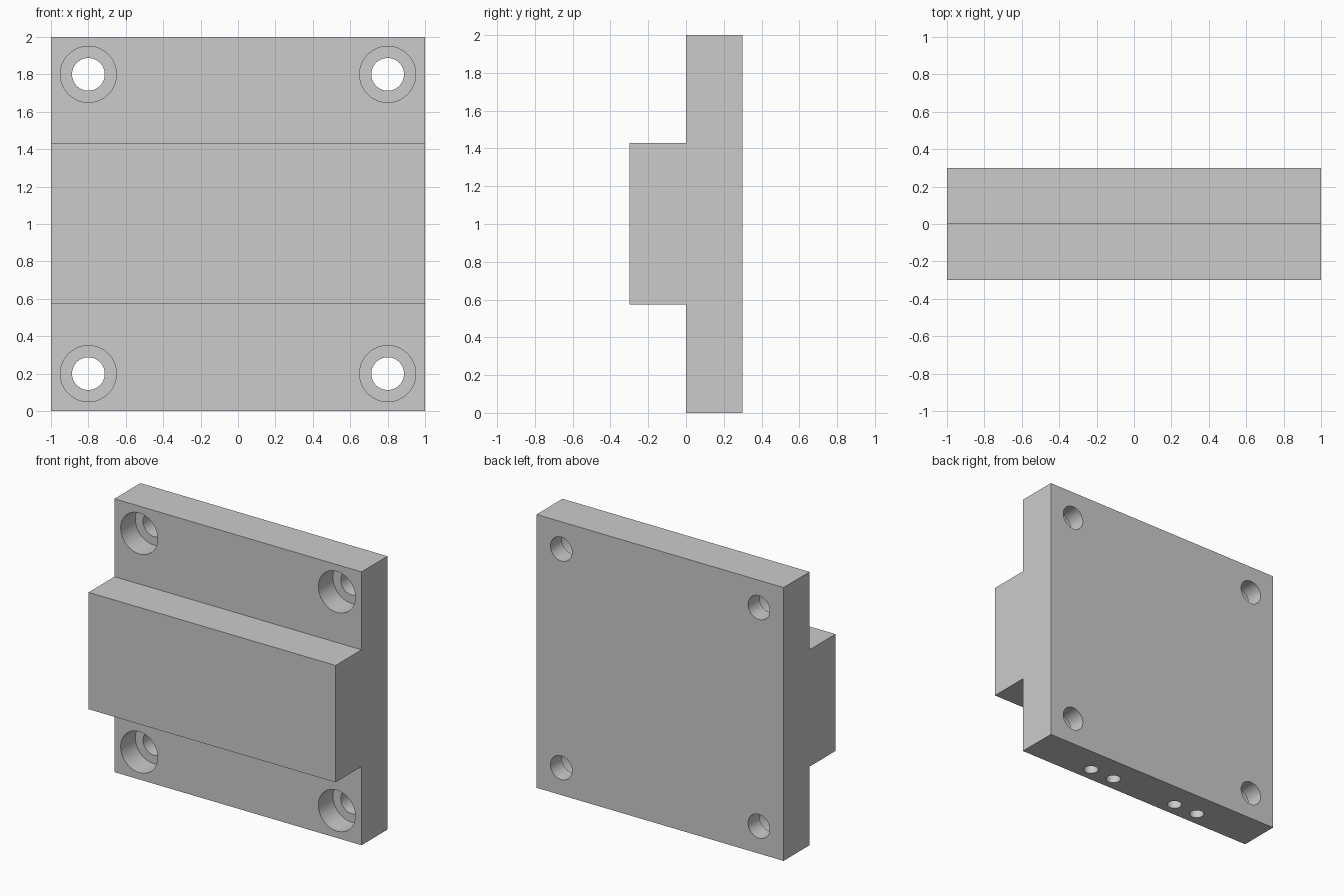
import bpy
from math import pi

if "Cube" in bpy.data.objects:
    bpy.data.objects.remove(bpy.data.objects["Cube"])


def cutter(loc, radius, depth, rot=(0, 0, 0)):
    bpy.ops.mesh.primitive_cylinder_add(vertices=48, radius=radius, depth=depth,
                                        location=loc, rotation=rot)
    ob = bpy.context.object
    ob.name = "hole_cutter"
    return ob


def cut(body, tool):
    mod = body.modifiers.new("hole", 'BOOLEAN')
    mod.operation = 'DIFFERENCE'
    mod.solver = 'EXACT'
    mod.object = tool
    bpy.context.view_layer.objects.active = body
    bpy.ops.object.modifier_apply(modifier=mod.name)
    bpy.data.objects.remove(tool, do_unlink=True)


# Plate with raised front band: stepped (y, z) profile extruded along x
profile = [(0.3, 0), (0.3, 2), (0, 2), (0, 1.43), (-0.3, 1.43),
           (-0.3, 0.575), (0, 0.575), (0, 0)]
n = len(profile)
verts = [(x, y, z) for x in (-1, 1) for y, z in profile]
faces = [tuple(range(n)), tuple(range(2 * n - 1, n - 1, -1))]
faces += [(i, i + n, (i + 1) % n + n, (i + 1) % n) for i in range(n)]
mesh = bpy.data.meshes.new("mounting_block")
mesh.from_pydata(verts, [], faces)
block = bpy.data.objects.new("mounting_block", mesh)
bpy.context.collection.objects.link(block)
bpy.context.view_layer.objects.active = block
block.select_set(True)
bpy.ops.object.mode_set(mode='EDIT')
bpy.ops.mesh.select_all(action='SELECT')
bpy.ops.mesh.normals_make_consistent(inside=False)
bpy.ops.object.mode_set(mode='OBJECT')

# Counterbored screw holes in the four corners
for x in (-0.8, 0.8):
    for z in (0.2, 1.8):
        cut(block, cutter((x, 0.15, z), 0.0875, 0.8, (pi / 2, 0, 0)))
        cut(block, cutter((x, 0.065, z), 0.15, 0.21, (pi / 2, 0, 0)))

# Blind holes in the underside
for x in (-0.475, -0.275, 0.275, 0.475):
    cut(block, cutter((x, 0.105, 0.2), 0.05, 0.6))

# Smooth hole walls, crisp edges
bpy.ops.object.select_all(action='DESELECT')
block.select_set(True)
bpy.context.view_layer.objects.active = block
bpy.ops.object.shade_smooth_by_angle()
